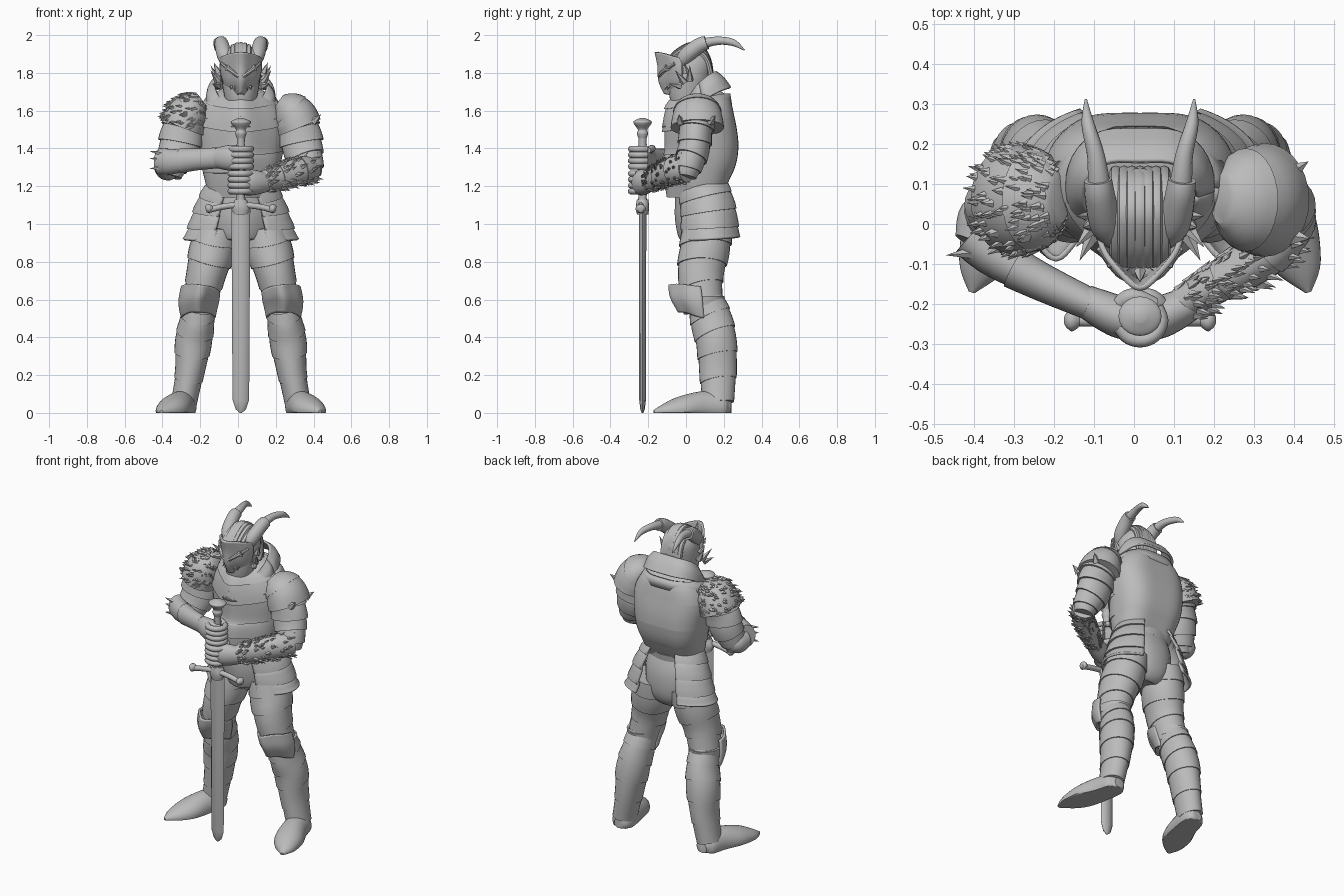
import bpy, bmesh, random
from math import sin, cos, copysign, radians
from mathutils import Vector, Matrix

random.seed(4)
if "Cube" in bpy.data.objects:
    bpy.data.objects.remove(bpy.data.objects["Cube"])

CM = 0.01      # all part sizes are given in hundredths of a unit
MID = 1.5      # the body's middle line
AXES = {"X": Vector((1, 0, 0)), "Y": Vector((0, 1, 0)), "Z": Vector((0, 0, 1))}
SIDES = ((1, "left"), (-1, "right"))
parts = []

steel = bpy.data.materials.new("plain_grey")
steel.use_nodes = True
steel.diffuse_color = (0.5, 0.5, 0.5, 1)
steel.node_tree.nodes["Principled BSDF"].inputs["Base Color"].default_value = steel.diffuse_color


def finish(name, bm):
    bmesh.ops.recalc_face_normals(bm, faces=bm.faces)
    mesh = bpy.data.meshes.new(name)
    bm.to_mesh(mesh)
    bm.free()
    mesh.materials.append(steel)
    obj = bpy.data.objects.new(name, mesh)
    bpy.context.collection.objects.link(obj)
    parts.append(obj)
    return obj


def sample(rows, t, straight):
    """Point and radii at t along rows of (x, y, z, radius, radius)."""
    last = len(rows) - 1
    u = min(max(t, 0), 1) * last
    i = min(int(u), last - 1)
    f = u - i
    out = []
    for a, b, c, d in zip(rows[max(i - 1, 0)], rows[i], rows[i + 1], rows[min(i + 2, last)]):
        if straight:
            out.append(b + (c - b) * f)
        else:
            out.append(b + f * (c - a + f * (2*a - 5*b + 4*c - d + f * (3*b - a - 3*c + d))) / 2)
    return Vector(out[:3]), max(out[3], 0.2), max(out[4], 0.2)


def ring_frame(rows, t, hint, straight):
    e = 0.02
    ahead = sample(rows, min(t + e, 1), straight)[0]
    along = (ahead - sample(rows, max(t - e, 0), straight)[0]).normalized()
    up = (AXES[hint] - along * AXES[hint].dot(along)).normalized()
    side = up.cross(along)
    if hint == "Y" and side.x < 0:
        side = -side
    return along, side, up


def limb(name, rows, hint="Y", lames=0, flare=0.08, dip=0, arc=None, seg=28,
         steps=5, straight=False, front=False, ridge=0, boxy=1):
    """Skin a path. lames: overlapping bands, arc: an open plate, dip: slide the
    front along the path, ridge: front keel and back groove, boxy: square the back."""
    if lames:
        stops = [((i + j / steps) / lames, j / steps) for i in range(lames) for j in range(steps + 1)]
    else:
        count = (len(rows) - 1) * (1 if straight else steps)
        stops = [(i / count, 0) for i in range(count + 1)]
    start, end = arc or (0, 360)
    angles = [radians(start + (end - start) * i / seg) for i in range(seg + bool(arc))]
    bm = bmesh.new()
    rings = []
    for t, k in stops:
        point, rx, ry = sample(rows, t, straight)
        along, side, up = ring_frame(rows, t, hint, straight)
        ring = []
        for a in angles:
            c, s = cos(a), sin(a)
            keel = ridge * abs(s) ** 12 * (1 if s < 0 else 0.25)
            grow = 1 + flare * k * (max(0, -s) if front else 1)
            slide = dip * (0.5 - 0.5 * s) ** 2
            if s > 0:
                c, s = copysign(abs(c) ** boxy, c), s ** boxy
            p = (point + (side * rx * c + up * ry * s) * grow - up * keel + along * slide) * CM
            p.z = max(p.z, 0)
            ring.append(bm.verts.new(p))
        rings.append(ring)
    size = len(angles)
    for low, high in zip(rings, rings[1:]):
        for i in range(size - bool(arc)):
            j = (i + 1) % size
            bm.faces.new((low[i], low[j], high[j], high[i]))
    if not arc:
        bm.faces.new(rings[0])
        bm.faces.new(rings[-1])
    obj = finish(name, bm)
    if arc:
        solid = obj.modifiers.new("thickness", "SOLIDIFY")
        solid.thickness = 0.014
        solid.offset = 0
    return obj


def spikes(name, items):
    """One mesh of cones from (base, direction, length, radius)."""
    bm = bmesh.new()
    for base, way, length, radius in items:
        way = Vector(way).normalized()
        place = Matrix.Translation((Vector(base) + way * length / 2) * CM)
        turn = way.to_track_quat("Z", "Y").to_matrix().to_4x4()
        bmesh.ops.create_cone(bm, cap_ends=True, segments=5, radius1=radius * CM,
                              radius2=0, depth=length * CM, matrix=place @ turn)
    return finish(name, bm)


def flip(rows, s):
    return [(MID + s * row[0], *row[1:]) for row in rows]


def column(*rows, y=-23):
    return [(MID, y, *row) for row in rows]


def fur(name, rows, hint, count, pull, length):
    """Scatter tufts over the skin of a path, leaning along pull."""
    tufts = []
    for i in range(count):
        t, a = random.uniform(0.05, 0.95), radians(random.uniform(0, 360))
        point, rx, ry = sample(rows, t, False)
        along, side, up = ring_frame(rows, t, hint, False)
        out = side * cos(a) + up * sin(a)
        base = point + (side * rx * cos(a) + up * ry * sin(a)) * 0.97
        tufts.append((base, out * 0.5 + Vector(pull), length * random.uniform(0.7, 1.2), 1.1))
    spikes(name, tufts)


# Trunk: hips, keeled breastplate with front bands, belt
limb("hips", [(MID, 10, 87, 6, 7), (MID, 11, 92, 15, 12.5), (MID, 10, 105, 18, 14), (MID, 8, 117, 17, 12)], ridge=2)
limb("breastplate", [(MID, 9, 172, 11, 9), (MID, 9, 166, 19, 15), (MID, 10, 155, 24, 17),
                     (MID, 11.5, 140, 22.5, 17.5), (MID, 9.5, 128, 20, 16), (MID, 8, 116, 17, 12)],
     lames=5, flare=0.07, dip=4, front=True, seg=48, ridge=5, boxy=0.8)
limb("belt", [(MID, 8, 115, 18, 13), (MID, 8, 119, 18.5, 13.5)], straight=True)

# Neck: gorget and sloping collar, both lower at the front
limb("gorget", [(MID, 9, 163, 22, 16), (MID, 9, 169, 18, 15)], dip=-12, arc=(0, 360), seg=40, ridge=5, straight=True)
limb("collar", [(MID, 8, 169, 18, 17), (MID, 7, 174, 17, 14.5), (MID, 6, 178, 14, 11)],
     dip=-15, arc=(0, 360), seg=40, ridge=5, boxy=0.85)

# Head: skull, pointed face mask, brow spikes, teeth, hair strands
limb("helmet", [(MID, 1, 160, 7, 8), (MID, 1, 169, 9, 10), (MID, 2, 179, 10.5, 11),
                (MID, 3, 187, 9.5, 11), (MID, 4, 193, 5, 6), (MID, 4, 195, 1, 1)])
limb("face_mask", [(MID, 0, 164, 3, 8), (MID, 0, 171, 8, 11), (MID, 0, 179, 10.5, 11.5),
                   (MID, 0, 186, 10.5, 13)], dip=5, arc=(190, 350), ridge=3)
spikes("brow_spikes", [((MID + d, -12 + abs(d) / 3, 185 - abs(d) / 2), (d / 20, -0.4, 1), 7 - abs(d) / 2, 1.6)
                       for d in (-7, -4, 0, 4, 7)])
spikes("mask_teeth", [((MID + d, -11 + d * d / 12, 173), (d / 20, -0.5, -1), 2.5, 0.9) for d in range(-5, 6, 2)])
for n in range(7):
    d = 2 * n - 6
    drop = d * d / 14
    limb(f"hair_strand_{n}", [(MID + d, y, z - drop, 1.4, 1.6) for y, z in
                              ((-10, 185), (-5, 191), (3, 195), (10, 191), (13, 182), (13, 170))],
         hint="X", seg=8)

for s, word in SIDES:
    # Horn with a thick sleeve at its root, brow ridge and side crest
    limb(word + "_horn", flip([(6, -2, 184, 3, 3), (9, 1, 190, 3.5, 3.6), (10, 8, 195, 2.8, 3),
                               (11, 17, 197, 2.2, 2.2), (13, 25, 196, 1.8, 1.6), (13.5, 31, 192, 0.3, 0.3)], s),
         hint="X", seg=16)
    limb(word + "_horn_sleeve", flip([(5.5, -4, 183, 3, 3), (8.5, 0, 189, 4.2, 4), (10, 7, 194.5, 4, 3.8),
                                      (10.5, 11, 196, 3.6, 3.5)], s), hint="X", seg=16)
    limb(word + "_brow", flip([(1, -14, 178, 1, 1), (5, -12, 181, 1.4, 1.2), (10, -6, 185, 1, 1)], s), hint="Z", seg=8)
    crest = [((MID + s * 12, y, z), (s * 0.5, lean, lift), size, 2)
             for y, z, lean, lift, size in ((2, 176, 0, 1, 9), (-1, 175, -0.6, 0.8, 9),
                                            (-3, 173, -1, 0.2, 7), (0, 180, -0.2, 1.2, 6))]
    spikes(word + "_side_crest", crest)

    # Sloping shoulder plate and upper arm bands
    dome = flip([(20, 6, 165, 4, 6), (24, 6, 162, 9, 11), (28.5, 6, 157, 11.5, 13), (31, 6, 151, 11.5, 13.5)], s)
    limb(word + "_shoulder_plate", dome, lames=2, flare=0.05)
    limb(word + "_upper_arm", flip([(28, 6, 157, 10, 10), (31, 5, 148, 11, 8.5), (33, 4, 139, 10, 8),
                                    (36, 1, 130, 7.5, 7), (37, 0, 125, 5, 5)], s), lames=5, flare=0.12)
    if s < 0:
        fur("right_shoulder_fur", dome, "Y", 260, (-0.7, 0, -0.1), 3.2)
    else:
        spikes("left_shoulder_points", [((MID + 38, y, 154), (1, y / 20, 0.9), 6, 2.5) for y in (-3, 13)])

    # Thigh, greave, keeled knee plate and shoe
    limb(word + "_thigh", flip([(12.5, 11.5, 100, 11, 13), (15, 10, 87, 12, 13), (18.5, 8, 73, 10, 11.5),
                                (22, 9, 57, 8.5, 10)], s), lames=4, flare=0.06, dip=4)
    limb(word + "_greave", flip([(22, 10, 60, 8.5, 9.5), (23, 13, 50, 9, 11), (25, 16, 38, 9.5, 10.5),
                                 (27, 17, 22, 7.5, 9.5), (30, 17, 6, 6.5, 8)], s), lames=5, flare=0.06, dip=3)
    limb(word + "_knee_plate", flip([(22.5, 9, 49, 8.5, 8.5), (22.5, 8, 57, 10, 11.5), (21.5, 7, 64, 9.8, 11.5)], s),
         dip=6, arc=(175, 365), ridge=3.5)
    limb(word + "_knee_strap", flip([(22, 9, 57, 9.3, 11), (22, 9, 62, 9.6, 11.5)], s), straight=True)
    limb(word + "_shoe", flip([(30, 24, 3, 3, 3), (30, 20, 3, 6.5, 7), (32, 10, 3, 7.5, 8.5),
                               (36, -2, 2, 8.5, 7), (40, -11, 1, 5.5, 4), (42, -17, 0.5, 0.8, 1)], s), hint="Z")

    # Banded hip guard
    guard_arc = (-64, 62) if s > 0 else (118, 244)
    limb(word + "_hip_guard", [(MID, 9, 119, 18, 14), (MID + s, 12, 106, 23, 15.5), (MID + s, 13, 92, 28, 16.5)],
         lames=4, flare=0.05, arc=guard_arc)

    # Fist: hand and curled fingers round the grip
    grip_z = 122 if s > 0 else 135
    limb(word + "_hand", flip([(14, -19, grip_z, 4, 5), (8, -22, grip_z, 5, 6.5), (3, -24, grip_z, 5, 6.8),
                               (-3, -25, grip_z, 3.5, 5.5)], s), hint="Z")
    for n in range(4):
        z = grip_z + 3.1 * (n - 1.5)
        curl = [(5.3 * cos(radians(a)), 5 * sin(radians(a)) - 24, z, 1.8, 1.7) for a in range(340, 130, -40)]
        limb(f"{word}_finger_{n}", flip(curl, s), hint="Z", seg=10, steps=3)
    limb(word + "_thumb", flip([(6, -21, grip_z + 3, 2, 2), (2, -18, grip_z + 5, 2, 2), (-4, -20, grip_z + 4, 1.5, 1.5)], s),
         hint="Z", seg=10)

# Forearms: furred on the left, flared cuff on the right
furry = [(38, 0, 129, 7, 7), (33, -7, 128, 6, 7), (22, -14, 125, 5, 6.5), (12, -20, 122, 4, 5)]
limb("left_forearm", furry, hint="Z", lames=3)
fur("left_forearm_fur", furry, "Z", 170, (0.7, 0.1, 0.2), 3.8)
limb("right_forearm", [(-11, -20, 135, 4, 5.5), (-24, -14, 134, 4.5, 5.5), (-35, -8, 133, 5, 6.5),
                       (-41, -3, 133, 5, 6.5)], hint="Z", lames=2, flare=0.1)
limb("right_elbow", [(-40, -5, 131, 5, 5), (-37, 1, 130, 7, 7), (-34, 4, 131, 4, 4)], hint="Z")
spikes("right_cuff_points", [((-39, -7, z), (-1, -0.1, lift), 8, 2) for z, lift in ((137, 0.2), (134, 0.1), (130, -0.1))])

# Sword: blade with ridge, drooping cross guard, grip and pommel
limb("blade", column((0, 0.6, 0.4), (2, 2.8, 1.2), (7, 4.4, 1.8), (108, 5, 2)), seg=8, straight=True)
limb("grip", column((106, 2.2, 2.2), (150, 2, 2)), seg=16, lames=9, flare=0.1, steps=2)
limb("guard_block", column((105, 4, 3), (109, 5, 3.5), (113, 3, 3)), seg=16)
limb("pommel", column((145, 2, 2), (148, 3, 3), (150, 2.5, 2.5), (153, 5, 4.6), (154.5, 5, 4.6), (156, 1.5, 1.5)), seg=20)
limb("cross_guard", flip([(d, -24, 110 - d * d / 110, 1.6, 1.6) for d in range(-16, 17, 4)], 1), hint="Z", seg=12)
for s, word in SIDES:
    limb(word + "_guard_knob", flip([(15, -24, 108, 1.5, 1.5), (17, -24, 108, 2.8, 2.5), (18.5, -24, 107.5, 1.5, 1.5)], s),
         hint="Z", seg=12)

# Smooth shading with crisp plate edges
bpy.ops.object.select_all(action="DESELECT")
for obj in parts:
    obj.select_set(True)
bpy.context.view_layer.objects.active = parts[0]
bpy.ops.object.shade_smooth_by_angle(angle=radians(40))
